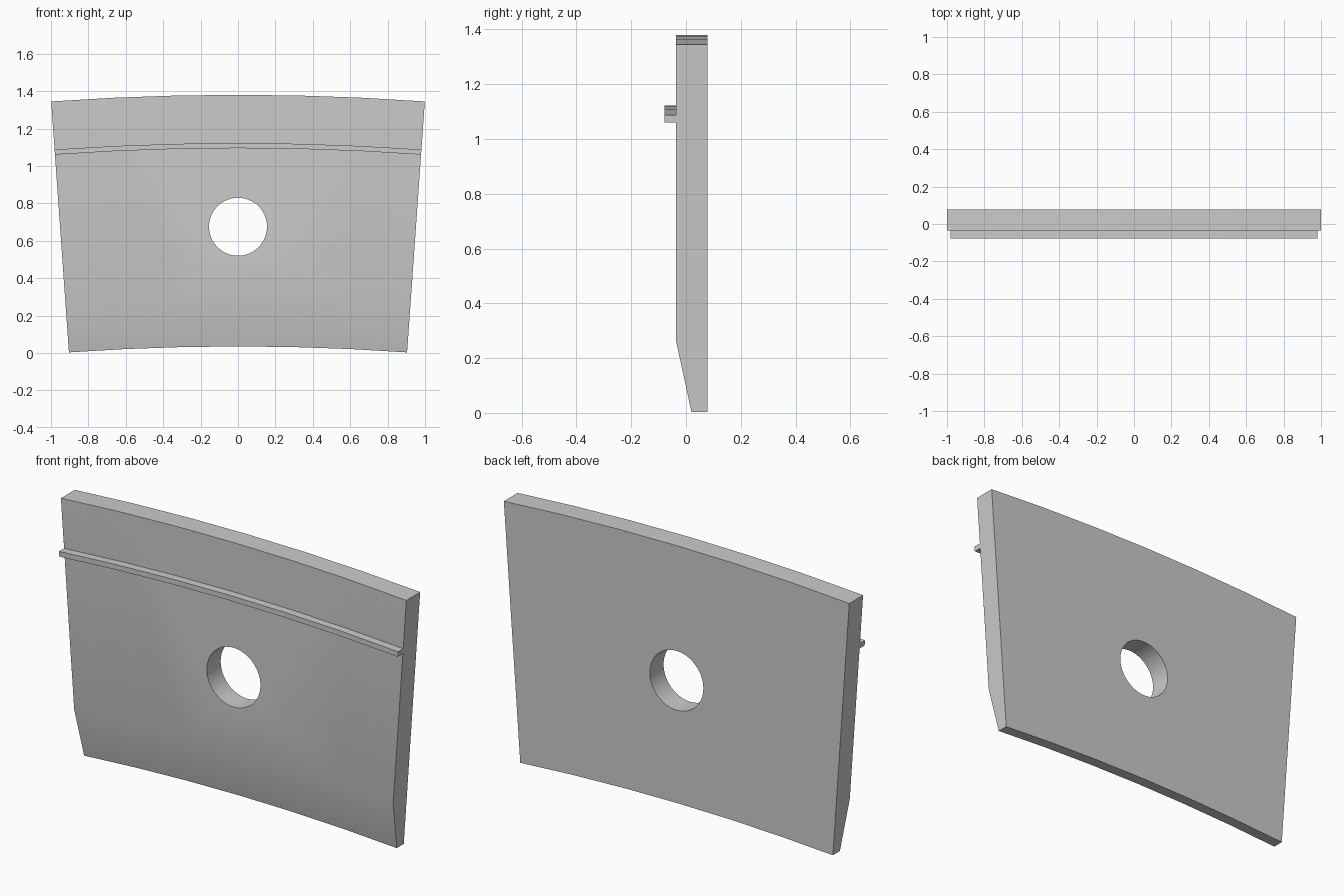
import bpy, bmesh
from math import sin, cos, radians
from mathutils import Vector

if "Cube" in bpy.data.objects:
    bpy.data.objects.remove(bpy.data.objects["Cube"], do_unlink=True)

HALF_ANGLE = 0.0706      # half of the sector's opening angle
RADIUS = 14.16           # outer radius of the sector
CENTRE_Z = 1.38 - RADIUS
FRONT, BACK, RAIL_FRONT = -0.036, 0.078, -0.078
SEGMENTS = 6

grey = bpy.data.materials.new("plain_grey")
grey.use_nodes = True
grey.diffuse_color = (0.6, 0.6, 0.6, 1)
grey.node_tree.nodes["Principled BSDF"].inputs["Base Color"].default_value = (0.6, 0.6, 0.6, 1)


def swept_sector(name, profile):
    """Sweep a (depth, height at the middle) profile along the sector's arc."""
    bm = bmesh.new()
    rings = []
    for i in range(SEGMENTS + 1):
        a = HALF_ANGLE * (2 * i / SEGMENTS - 1)
        rings.append([bm.verts.new(((h - CENTRE_Z) * sin(a), y,
                                    (h - CENTRE_Z) * cos(a) + CENTRE_Z))
                      for y, h in profile])
    n = len(profile)
    for r, s in zip(rings, rings[1:]):
        for j in range(n):
            k = (j + 1) % n
            bm.faces.new((r[j], r[k], s[k], s[j]))
    bm.faces.new(rings[0])
    bm.faces.new(rings[-1])
    bmesh.ops.recalc_face_normals(bm, faces=bm.faces)
    # merge the flat front and back strips into single faces
    bmesh.ops.dissolve_limit(bm, angle_limit=0.001, verts=bm.verts, edges=bm.edges)
    mesh = bpy.data.meshes.new(name)
    bm.to_mesh(mesh)
    bm.free()
    mesh.materials.append(grey)
    obj = bpy.data.objects.new(name, mesh)
    bpy.context.collection.objects.link(obj)
    return obj


def make_active(obj):
    bpy.ops.object.select_all(action='DESELECT')
    obj.select_set(True)
    bpy.context.view_layer.objects.active = obj


# Plate with a tapered lower front edge
plate = swept_sector("plate", [(0.02, 0.035), (BACK, 0.035), (BACK, 1.38),
                               (FRONT, 1.38), (FRONT, 0.293)])

# Raised rail across the upper front
rail = swept_sector("rail", [(RAIL_FRONT, 1.095), (FRONT, 1.095),
                             (FRONT, 1.122), (RAIL_FRONT, 1.122)])

# Round hole through the plate
bpy.ops.mesh.primitive_cylinder_add(vertices=48, radius=0.155, depth=1,
                                    location=(0, 0, 0.675),
                                    rotation=(radians(90), 0, 0))
cutter = bpy.context.object
cutter.name = "hole_cutter"
cutter.hide_render = True
cutter.data.materials.append(grey)
make_active(plate)
cut = plate.modifiers.new("hole", 'BOOLEAN')
cut.operation = 'DIFFERENCE'
cut.solver = 'EXACT'
cut.object = cutter
bpy.ops.object.modifier_apply(modifier=cut.name)
bpy.data.objects.remove(cutter, do_unlink=True)

for part in (plate, rail):
    make_active(part)
    bpy.ops.object.shade_smooth_by_angle(angle=radians(30))
